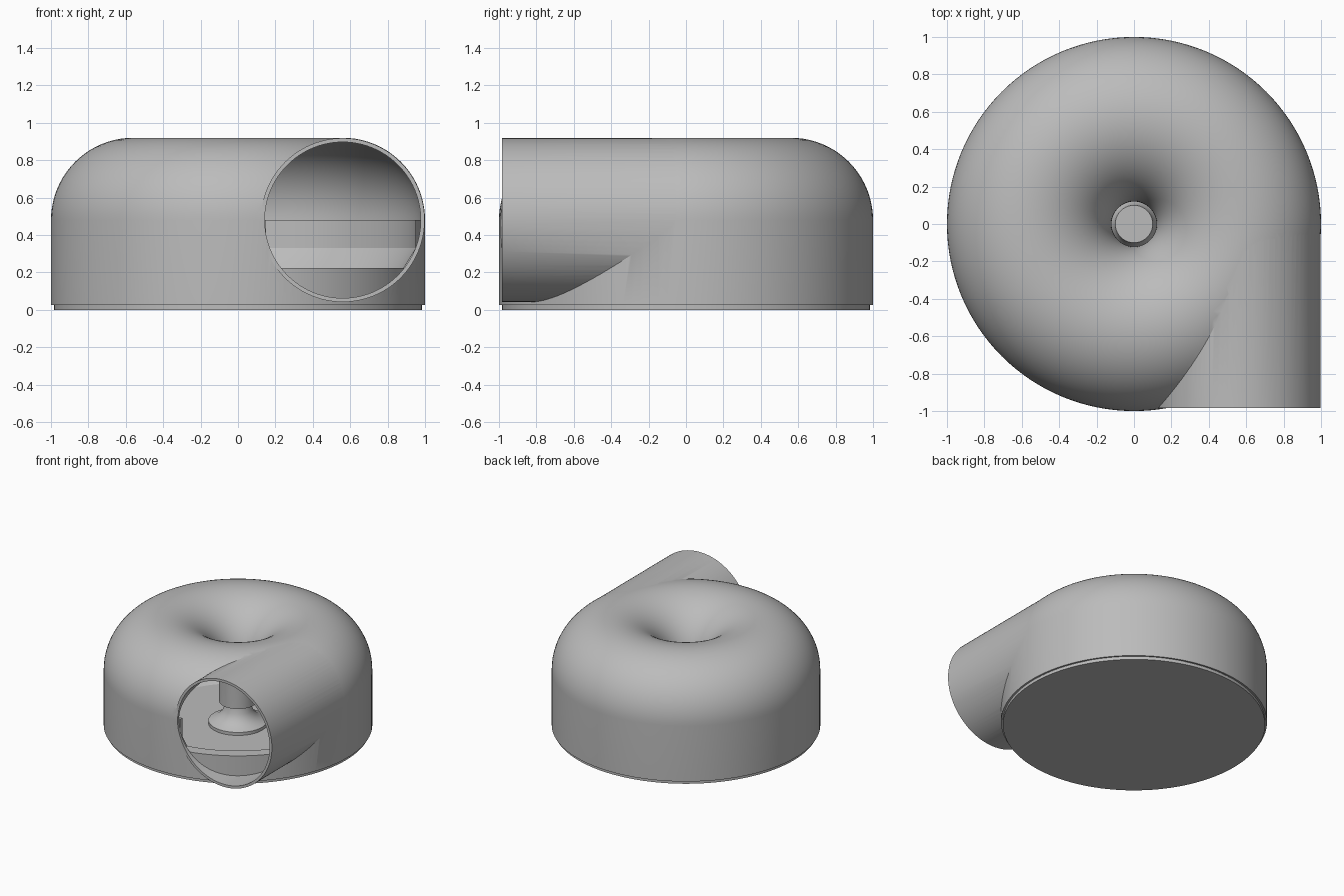
import bpy, bmesh, math
from mathutils import Matrix

cube = bpy.data.objects.get("Cube")
if cube:
    bpy.data.objects.remove(cube)

RING, TUBE, MID, WALL = 0.56, 0.44, 0.48, 0.02
SIDES = 128

grey = bpy.data.materials.new("plain_grey")
grey.use_nodes = True
grey.diffuse_color = (0.5, 0.5, 0.5, 1)
grey.node_tree.nodes["Principled BSDF"].inputs["Base Color"].default_value = (0.5, 0.5, 0.5, 1)


def finish(name, bm, helper=False):
    bmesh.ops.recalc_face_normals(bm, faces=bm.faces)
    mesh = bpy.data.meshes.new(name)
    bm.to_mesh(mesh)
    bm.free()
    mesh.materials.append(grey)
    obj = bpy.data.objects.new(name, mesh)
    bpy.context.collection.objects.link(obj)
    if helper:
        obj.hide_render = True
        obj.hide_viewport = True
        obj.display_type = 'WIRE'
    return obj


def revolve(name, profile, helper=False):
    """Spin a closed (radius, height) outline around z; zero radius becomes a pole."""
    bm = bmesh.new()
    rings = []
    for r, z in profile:
        if r == 0:
            rings.append([bm.verts.new((0, 0, z))] * SIDES)
        else:
            rings.append([bm.verts.new((r * math.cos(a), r * math.sin(a), z))
                          for a in (2 * math.pi * i / SIDES for i in range(SIDES))])
    for k, low in enumerate(rings):
        high = rings[(k + 1) % len(rings)]
        for i in range(SIDES):
            j = (i + 1) % SIDES
            corners = list(dict.fromkeys((low[i], low[j], high[j], high[i])))
            if len(corners) > 2:
                bm.faces.new(corners)
    return finish(name, bm, helper)


def pipe(name, radius, y0, y1, helper=False):
    bm = bmesh.new()
    place = (Matrix.Translation((RING, (y0 + y1) / 2, MID))
             @ Matrix.Rotation(math.pi / 2, 4, 'X'))
    bmesh.ops.create_cone(bm, cap_ends=True, segments=96, radius1=radius,
                          radius2=radius, depth=y1 - y0, matrix=place)
    return finish(name, bm, helper)


def boolean(obj, other, operation):
    mod = obj.modifiers.new(other.name, 'BOOLEAN')
    mod.operation = operation
    mod.solver = 'EXACT'
    mod.object = other


def arch(radius, steps=40):
    return [(RING + radius * math.cos(math.pi * i / steps),
             MID + radius * math.sin(math.pi * i / steps)) for i in range(steps + 1)]


def smooth(obj):
    bpy.ops.object.select_all(action='DESELECT')
    bpy.context.view_layer.objects.active = obj
    obj.select_set(True)
    bpy.ops.object.convert(target='MESH')
    bpy.ops.object.shade_smooth_by_angle(angle=math.radians(30))
    obj.select_set(False)


# Hollow ring housing with a funnel neck, joined to a tangential outlet pipe
housing = revolve("housing", [(RING + TUBE, 0.025)] + arch(TUBE) + [(RING - TUBE, 0.22)])
outlet = pipe("outlet_helper", TUBE - 0.002, -0.985, 0, True)
cavity = revolve("cavity_helper", [(RING + TUBE - WALL, -0.1)] + arch(TUBE - WALL)
                 + [(RING - TUBE + WALL, 0.22), (0.05, 0.22), (0.05, -0.1)], True)
bore = pipe("bore_helper", TUBE - WALL - 0.003, -1.2, -0.01, True)
boolean(housing, outlet, 'UNION')
boolean(housing, cavity, 'DIFFERENCE')
boolean(housing, bore, 'DIFFERENCE')
smooth(housing)

# Base cup: foot, inner rim, sloped floor and flared central hub
base = revolve("base_cup", [
    (0, 0), (0.985, 0), (0.985, 0.025), (0.976, 0.025), (0.976, MID), (0.95, MID),
    (0.95, 0.33), (0.82, 0.12), (0.7, 0.04), (0.22, 0.04), (0.22, 0.065),
    (0.17, 0.085), (0.13, 0.12), (0.108, 0.16), (0.1, 0.2), (0, 0.2)])

# Notch in the rim where the outlet leaves
bm = bmesh.new()
bmesh.ops.create_cube(bm, size=1, matrix=Matrix.Translation((0.55, -0.6, 0.525))
                      @ Matrix.Diagonal((0.8, 1.2, 0.6, 1)))
notch = finish("notch_helper", bm, True)
boolean(base, notch, 'DIFFERENCE')
smooth(base)

for helper in (outlet, cavity, bore, notch):
    bpy.data.objects.remove(helper)
